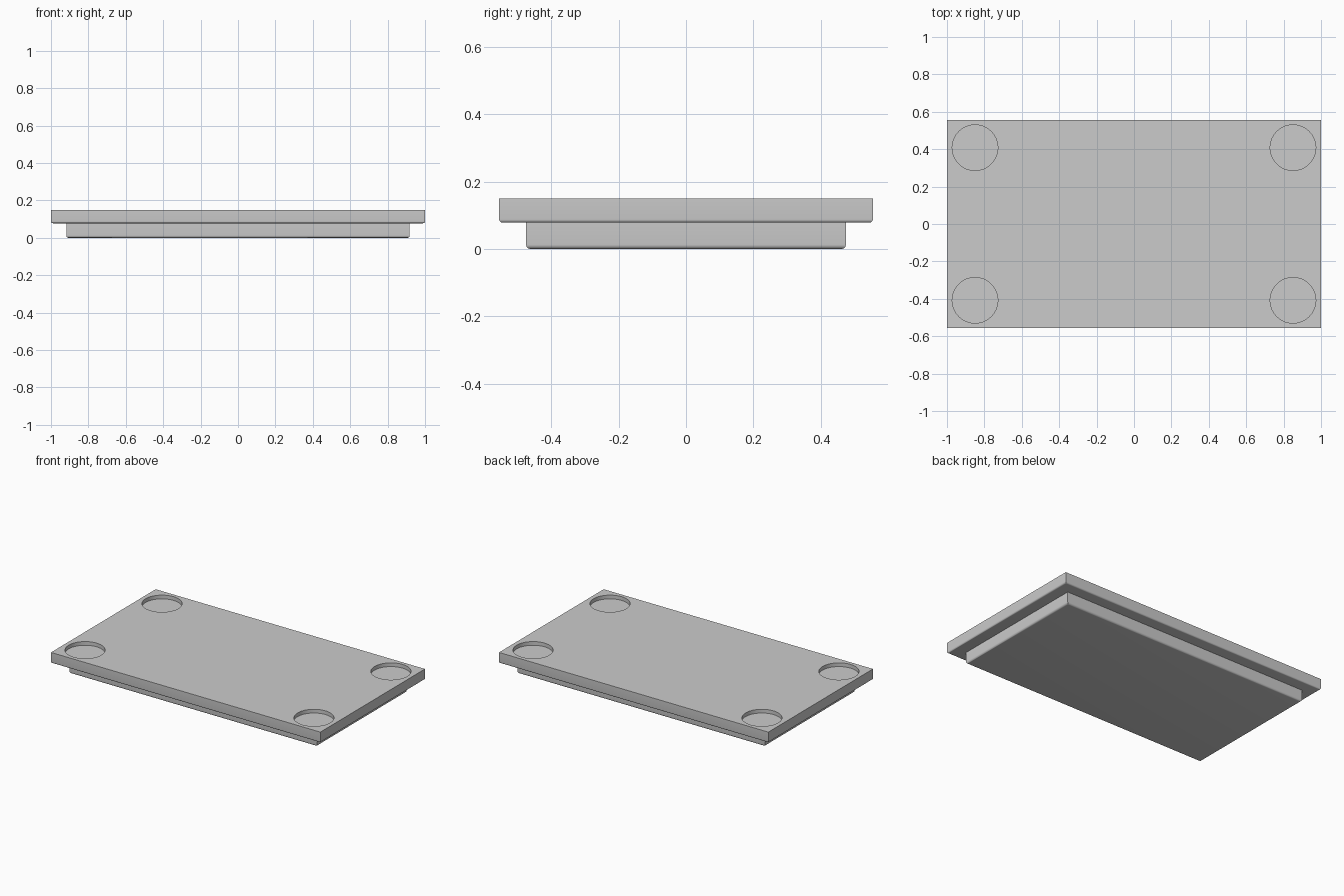
import bpy, bmesh

if "Cube" in bpy.data.objects:
    bpy.data.objects.remove(bpy.data.objects["Cube"])

grey = bpy.data.materials.new("light_grey")
grey.diffuse_color = (0.6, 0.6, 0.6, 1)
grey.use_nodes = True
grey.node_tree.nodes["Principled BSDF"].inputs["Base Color"].default_value = grey.diffuse_color


def slab(name, half_x, half_y, z0, z1, radius):
    """Rectangular plate with a small rounded lower rim and sharp corners above."""
    bm = bmesh.new()
    bmesh.ops.create_cube(bm, size=2)
    for v in bm.verts:
        v.co = (v.co.x * half_x, v.co.y * half_y, z1 if v.co.z > 0 else z0)
    rim = [e for e in bm.edges if all(v.co.z < z0 + 1e-4 for v in e.verts)]
    bmesh.ops.bevel(bm, geom=rim, offset=radius, segments=5, profile=0.5, affect='EDGES')
    mesh = bpy.data.meshes.new(name)
    bm.to_mesh(mesh)
    bm.free()
    obj = bpy.data.objects.new(name, mesh)
    bpy.context.collection.objects.link(obj)
    mesh.materials.append(grey)
    return obj


# Plates
lower = slab("lower_plate", 0.918, 0.475, 0.0, 0.078, 0.013)
upper = slab("upper_plate", 1.0, 0.555, 0.078, 0.15, 0.01)

# Round shallow recesses near the four top corners
for sx in (-1, 1):
    for sy in (-1, 1):
        bpy.ops.mesh.primitive_cylinder_add(vertices=64, radius=0.122, depth=0.1,
                                            location=(sx * 0.85, sy * 0.408, 0.175))
        cutter = bpy.context.object
        cutter.name = "recess_cutter"
        cutter.data.materials.append(grey)
        cutter.hide_render = True
        cutter.hide_set(True)
        cut = upper.modifiers.new("corner_recess", 'BOOLEAN')
        cut.operation = 'DIFFERENCE'
        cut.solver = 'EXACT'
        cut.object = cutter

# Apply the cuts, drop the helpers, then shade smooth with sharp edges kept
bpy.context.view_layer.update()
evaluated = upper.evaluated_get(bpy.context.evaluated_depsgraph_get())
carved = bpy.data.meshes.new_from_object(evaluated)
upper.modifiers.clear()
upper.data = carved
for obj in list(bpy.data.objects):
    if obj.name.startswith("recess_cutter"):
        bpy.data.objects.remove(obj)

for obj in (lower, upper):
    bpy.ops.object.select_all(action='DESELECT')
    obj.select_set(True)
    bpy.context.view_layer.objects.active = obj
    bpy.ops.object.shade_smooth_by_angle(angle=0.6)
